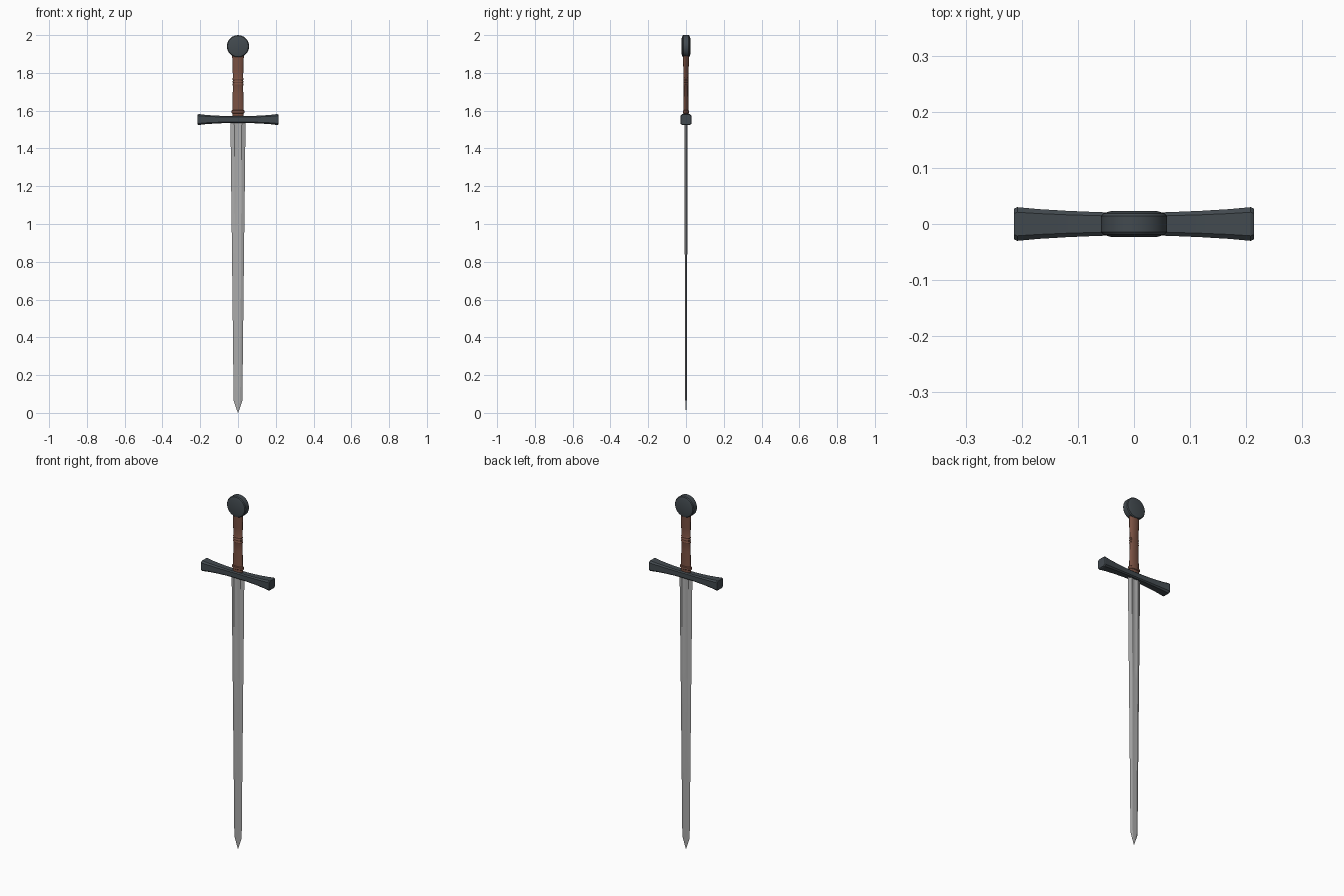
import bpy, bmesh, math

if "Cube" in bpy.data.objects:
    bpy.data.objects.remove(bpy.data.objects["Cube"])


def material(name, rgb):
    m = bpy.data.materials.new(name)
    m.diffuse_color = (*rgb, 1)
    m.use_nodes = True
    m.node_tree.nodes["Principled BSDF"].inputs["Base Color"].default_value = m.diffuse_color
    return m


steel = material("blade steel", (0.42, 0.42, 0.42))
iron = material("dark iron", (0.055, 0.068, 0.078))
leather = material("brown leather", (0.195, 0.082, 0.055))


def loft(name, rings, mat, angle=30):
    """Skin a list of equal closed rings and cap both ends."""
    bm = bmesh.new()
    rows = [[bm.verts.new(p) for p in ring] for ring in rings]
    n = len(rows[0])
    for a, b in zip(rows, rows[1:]):
        for i in range(n):
            j = (i + 1) % n
            bm.faces.new((a[i], a[j], b[j], b[i]))
    bm.faces.new(rows[0])
    bm.faces.new(rows[-1])
    bmesh.ops.remove_doubles(bm, verts=bm.verts, dist=1e-5)
    bmesh.ops.recalc_face_normals(bm, faces=bm.faces)
    me = bpy.data.meshes.new(name)
    bm.to_mesh(me)
    bm.free()
    ob = bpy.data.objects.new(name, me)
    bpy.context.collection.objects.link(ob)
    me.materials.append(mat)
    bpy.ops.object.select_all(action='DESELECT')
    ob.select_set(True)
    bpy.context.view_layer.objects.active = ob
    bpy.ops.object.shade_smooth_by_angle(angle=math.radians(angle))
    return ob


# Blade: bevelled edges with a shallow fuller in the upper part
def blade_ring(z, w, t, depth):
    half = [(-1, 0), (-0.5, t), (-0.25, t - depth * 0.7), (0, t - depth),
            (0.25, t - depth * 0.7), (0.5, t), (1, 0)]
    front = [(x * w, -y, z) for x, y in half]
    back = [(x * w, y, z) for x, y in half[-2:0:-1]]
    return front + back


loft("blade", [blade_ring(*s) for s in (
    (0.0, 0.001, 0.0005, 0), (0.065, 0.023, 0.004, 0), (0.95, 0.033, 0.007, 0),
    (1.02, 0.034, 0.007, 0.003), (1.55, 0.040, 0.008, 0.004))], steel, 12)


# Crossguard: chamfered bar flaring towards both ends
def guard_ring(x, hy, hz):
    c = 0.3
    pts = [(-1, -1 + c), (-1 + c, -1), (1 - c, -1), (1, -1 + c),
           (1, 1 - c), (1 - c, 1), (-1 + c, 1), (-1, 1 - c)]
    return [(x, a * hy, 1.553 + b * hz) for a, b in pts]


side = [(0.0, 0.020, 0.018), (0.06, 0.021, 0.0185), (0.12, 0.0235, 0.021),
        (0.17, 0.0265, 0.0245), (0.208, 0.030, 0.029), (0.214, 0.027, 0.026)]
loft("crossguard", [guard_ring(-x, a, b) for x, a, b in side[:0:-1]] +
     [guard_ring(*s) for s in side], iron)


# Grip: oval leather wrap with a collar and raised cords in the middle
def oval(z, rx, ry, n=20):
    return [(rx * math.cos(2 * math.pi * i / n), ry * math.sin(2 * math.pi * i / n), z)
            for i in range(n)]


loft("grip", [oval(*s) for s in (
    (1.565, 0.029, 0.013), (1.585, 0.030, 0.014), (1.588, 0.035, 0.017),
    (1.600, 0.035, 0.017), (1.603, 0.030, 0.013), (1.690, 0.028, 0.012),
    (1.732, 0.027, 0.012), (1.739, 0.030, 0.014), (1.746, 0.027, 0.012),
    (1.753, 0.030, 0.014), (1.760, 0.027, 0.012), (1.767, 0.030, 0.014),
    (1.774, 0.027, 0.012), (1.82, 0.0285, 0.014), (1.895, 0.031, 0.017))], leather)


# Pommel: bevelled disc facing front and back
def disc(y, r, n=24):
    return [(r * math.cos(2 * math.pi * i / n), y, 1.941 + r * math.sin(2 * math.pi * i / n))
            for i in range(n)]


loft("pommel", [disc(*s) for s in (
    (-0.023, 0.041), (-0.019, 0.055), (-0.014, 0.059), (0.014, 0.059),
    (0.019, 0.055), (0.023, 0.041))], iron, 20)
